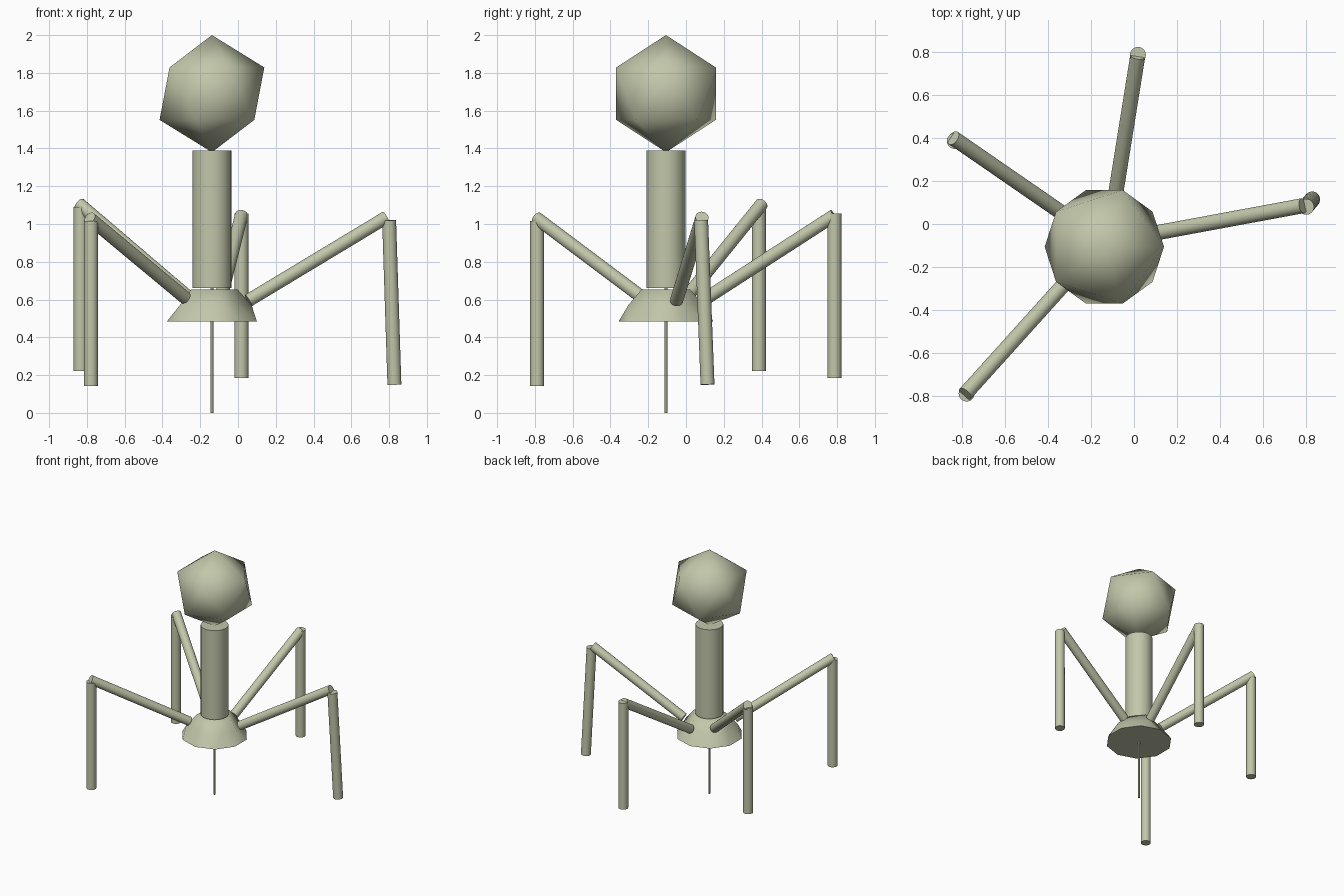
import bpy, bmesh
from math import cos, sin, radians
from mathutils import Vector

cube = bpy.data.objects.get("Cube")
if cube:
    bpy.data.objects.remove(cube, do_unlink=True)

CX, CY = -0.138, -0.106          # axis of the body

mat = bpy.data.materials.new("pale olive")
mat.use_nodes = True
COLOUR = (0.54, 0.57, 0.40, 1)
mat.diffuse_color = COLOUR
mat.node_tree.nodes["Principled BSDF"].inputs["Base Color"].default_value = COLOUR


def finish(obj, name, sharp=None):
    obj.name = obj.data.name = name
    obj.data.materials.append(mat)
    bpy.ops.object.select_all(action='DESELECT')
    obj.select_set(True)
    bpy.context.view_layer.objects.active = obj
    if sharp:
        bpy.ops.object.shade_smooth_by_angle(angle=radians(sharp))
    else:
        bpy.ops.object.shade_smooth()
    return obj


def rod(name, a, b, r, sides=32):
    """Flat-ended cylinder from point a to point b."""
    a, b = Vector(a), Vector(b)
    bpy.ops.mesh.primitive_cylinder_add(vertices=sides, radius=r, depth=(b - a).length,
                                        location=(a + b) / 2)
    obj = bpy.context.object
    obj.rotation_euler = (b - a).to_track_quat('Z', 'Y').to_euler()
    return finish(obj, name, 40)


# Head: smooth-shaded icosahedron
bpy.ops.mesh.primitive_ico_sphere_add(subdivisions=1, radius=0.31, location=(CX, CY, 1.69))
finish(bpy.context.object, "head")

# Tail sheath and the thin needle inside it
rod("tail_sheath", (CX, CY, 0.66), (CX, CY, 1.39), 0.103)
rod("needle", (CX, CY, 0), (CX, CY, 0.70), 0.007, 12)

# Base plate: five-sided top flaring over ridges and valleys to a ten-sided rim
bm = bmesh.new()


def point(angle, r, z):
    a = radians(angle)
    return bm.verts.new((CX + r * cos(a), CY + r * sin(a), z))


top = [point(72 * i, 0.137, 0.652) for i in range(5)]
ridge = [point(72 * i, 0.21, 0.57) for i in range(5)]
valley = [point(72 * i + 36, 0.162, 0.575) for i in range(5)]
rim = [point(36 * i + 18, 0.25, 0.485) for i in range(10)]
for i in range(5):
    j = (i + 1) % 5
    right, left, after = rim[2 * i], rim[2 * i + 1], rim[2 * j]
    for tri in ((top[i], ridge[i], valley[i]), (top[i], valley[i], top[j]),
                (top[j], valley[i], ridge[j]), (ridge[i], right, valley[i]),
                (valley[i], right, left), (valley[i], left, ridge[j]),
                (ridge[j], left, after)):
        bm.faces.new(tri)
bm.faces.new(top)
bm.faces.new(rim)
bmesh.ops.recalc_face_normals(bm, faces=bm.faces)
mesh = bpy.data.meshes.new("base_plate")
bm.to_mesh(mesh)
bm.free()
plate = bpy.data.objects.new("base_plate", mesh)
bpy.context.collection.objects.link(plate)
finish(plate, "base_plate", 70)

# Legs: hip, knee, top of shin, foot
LEGS = {
    "front_right": ((-0.28, -0.23, 0.61), (-0.785, -0.79, 1.03),
                    (-0.778, -0.788, 1.015), (-0.778, -0.788, 0.143)),
    "back_right": ((-0.26, 0.0, 0.61), (-0.84, 0.40, 1.105),
                   (-0.833, 0.386, 1.09), (-0.833, 0.386, 0.222)),
    "back_left": ((-0.095, 0.08, 0.59), (0.018, 0.785, 1.045),
                  (0.018, 0.786, 1.055), (0.018, 0.786, 0.185)),
    "front_left": ((0.055, -0.05, 0.595), (0.785, 0.085, 1.035),
                   (0.80, 0.08, 1.02), (0.828, 0.114, 0.15)),
}
for side, (hip, knee, shin, foot) in LEGS.items():
    rod(side + "_upper_leg", hip, knee, 0.035)
    rod(side + "_lower_leg", shin, foot, 0.037)
